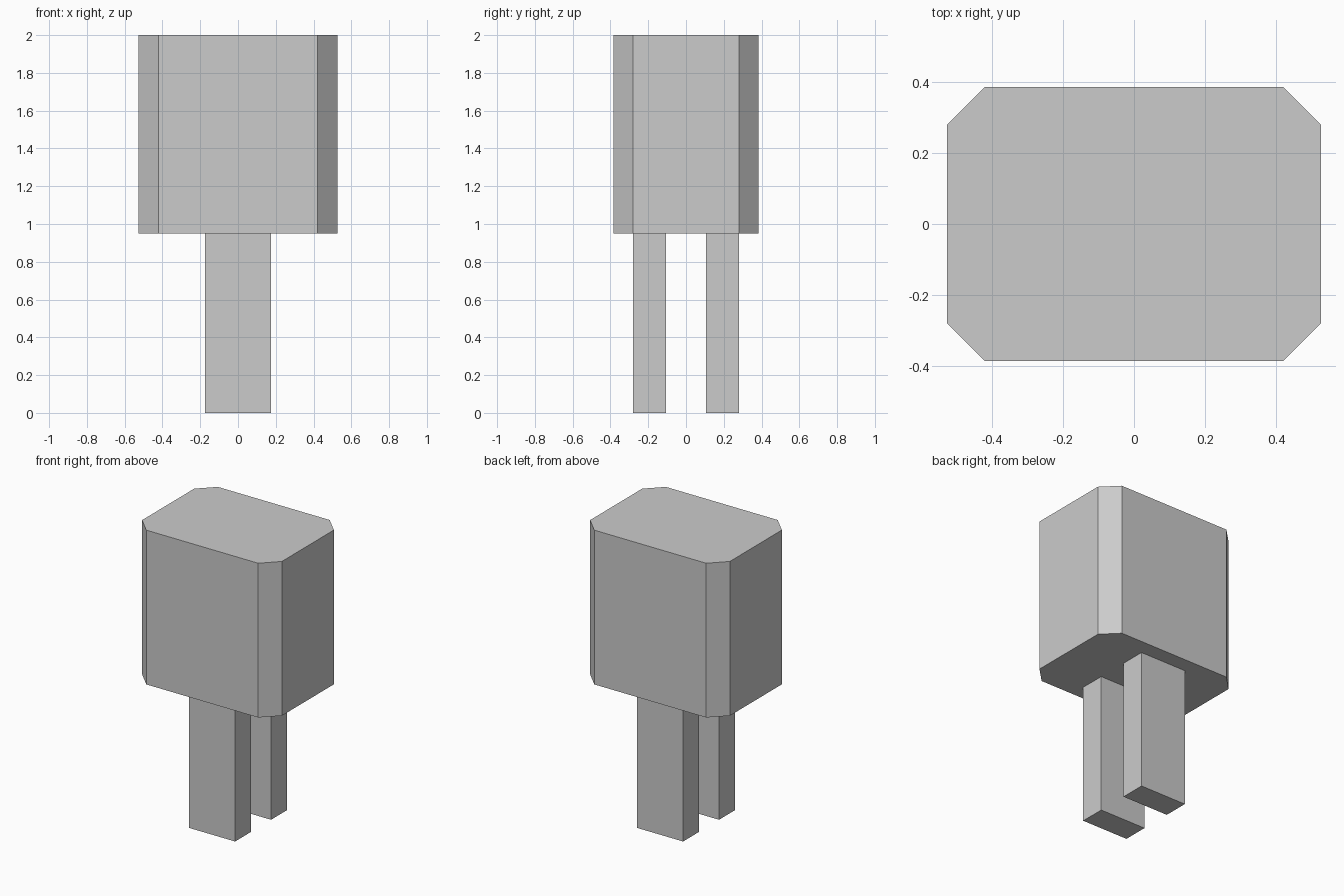
import bpy
import bmesh

cube = bpy.data.objects.get("Cube")
if cube:
    bpy.data.objects.remove(cube, do_unlink=True)

grey = bpy.data.materials.new("light_grey")
grey.use_nodes = True
colour = (0.6, 0.6, 0.6, 1)
grey.diffuse_color = colour
grey.node_tree.nodes["Principled BSDF"].inputs["Base Color"].default_value = colour


def prism(name, outline, bottom, top):
    """Extrude a counter-clockwise outline from bottom to top."""
    bm = bmesh.new()
    base = bm.faces.new([bm.verts.new((x, y, bottom)) for x, y in outline])
    cap = bmesh.ops.extrude_face_region(bm, geom=[base], use_keep_orig=True)
    for v in cap["geom"]:
        if isinstance(v, bmesh.types.BMVert):
            v.co.z = top
    bmesh.ops.recalc_face_normals(bm, faces=bm.faces)
    mesh = bpy.data.meshes.new(name)
    bm.to_mesh(mesh)
    bm.free()
    mesh.materials.append(grey)
    obj = bpy.data.objects.new(name, mesh)
    bpy.context.collection.objects.link(obj)
    return obj


# Body: block with chamfered vertical corners
hx, hy, cut = 0.526, 0.385, 0.105
body = [(-hx + cut, -hy), (hx - cut, -hy), (hx, -hy + cut), (hx, hy - cut),
        (hx - cut, hy), (-hx + cut, hy), (-hx, hy - cut), (-hx, -hy + cut)]
prism("body", body, 0.95, 2.0)

# Legs: two flat prongs, one behind the other
leg_x, inner, outer = 0.174, 0.107, 0.28
for name, y0, y1 in (("front_leg", -outer, -inner), ("back_leg", inner, outer)):
    prism(name, [(-leg_x, y0), (leg_x, y0), (leg_x, y1), (-leg_x, y1)], 0, 0.95)
